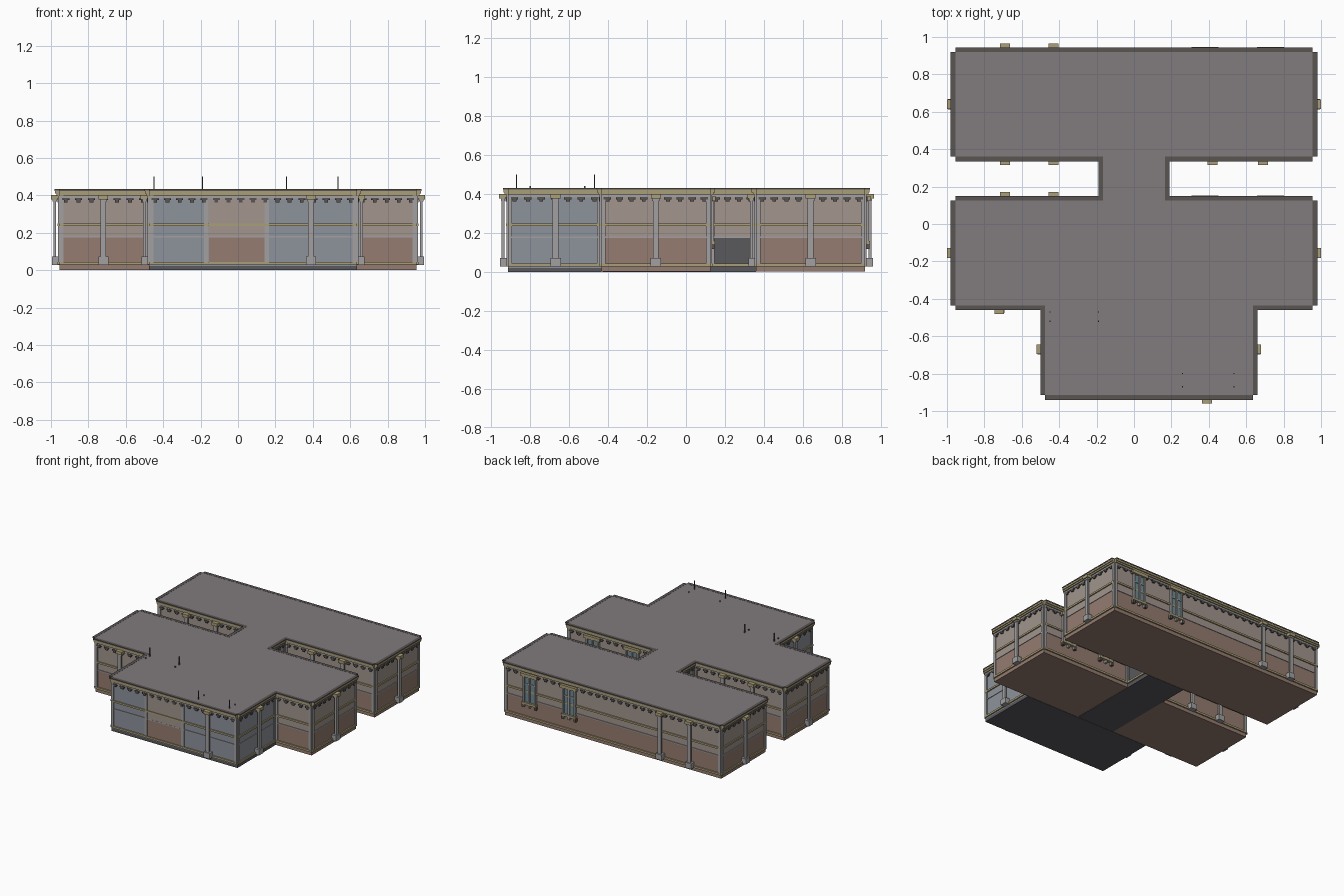
import bpy, bmesh
from mathutils import Vector

if "Cube" in bpy.data.objects:
    bpy.data.objects.remove(bpy.data.objects["Cube"])

COL = {"brick": (.30, .20, .16), "upper": (.36, .30, .27), "roof": (.22, .20, .21),
       "trim": (.40, .34, .19), "dark": (.10, .09, .085), "stone": (.36, .35, .35),
       "slate": (.27, .29, .33), "glass": (.16, .26, .30), "floor": (.10, .10, .11)}
mats, parts = {}, {}
for k, c in COL.items():
    mats[k] = bpy.data.materials.new(k)
    mats[k].diffuse_color = (*c, 1)


def hexa(name, mat, corners, z0, z1):
    """Add a prism over four ground-plan corners to the named part."""
    bm = parts.setdefault((name, mat), bmesh.new())
    n = len(corners)
    lo = [bm.verts.new((p[0], p[1], z0)) for p in corners]
    hi = [bm.verts.new((p[0], p[1], z1)) for p in corners]
    bm.faces.new(lo[::-1])
    bm.faces.new(hi)
    for i in range(n):
        j = (i + 1) % n
        bm.faces.new((lo[i], lo[j], hi[j], hi[i]))


def box(name, mat, x0, x1, y0, y1, z0, z1):
    hexa(name, mat, [(x0, y0), (x1, y0), (x1, y1), (x0, y1)], z0, z1)


class Wall:
    """Local frame along one facade: s along it, o outward from it."""
    def __init__(self, a, b):
        self.a, self.b = Vector(a), Vector(b)
        self.len = (self.b - self.a).length
        self.d = (self.b - self.a) / self.len
        self.n = Vector((self.d.y, -self.d.x))

    def s(self, x, y):
        return (Vector((x, y)) - self.a).dot(self.d)

    def add(self, name, mat, s0, s1, o0, o1, z0, z1):
        p = lambda s, o: self.a + self.d * s + self.n * o
        hexa(name, mat, [p(s0, o1), p(s1, o1), p(s1, o0), p(s0, o0)], z0, z1)


# Main masses: two brick wings, slate front hall and connector
blocks = [("back_wing", "brick", "upper", -.955, .955, .36, .92, .002),
          ("middle_wing", "brick", "upper", -.955, .955, -.435, .125, .002),
          ("connector", "floor", "upper", -.165, .165, -.43, .36, 0),
          ("front_hall", "slate", "slate", -.475, .635, -.915, -.435, 0)]
for name, low, up, x0, x1, y0, y1, z in blocks:
    if low == "slate":
        box(name + "_floor", "floor", x0, x1, y0, y1, z, .022)
        z = .022
    box(name + "_lower_wall", low, x0, x1, y0, y1, z, .18)
    box(name + "_upper_wall", up, x0, x1, y0, y1, .18, .424)
    if name != "connector":
        box("roof", "roof", x0, x1, y0, y1, .424, .432)
box("roof", "roof", -.165, .165, .125, .36, .424, .432)

# Facade outline, counter-clockwise
pts = [(-.475, -.915), (.635, -.915), (.635, -.435), (.955, -.435), (.955, .125),
       (.165, .125), (.165, .36), (.955, .36), (.955, .92), (-.955, .92), (-.955, .36),
       (-.165, .36), (-.165, .125), (-.955, .125), (-.955, -.435), (-.475, -.435)]
walls = [Wall(p, pts[(i + 1) % len(pts)]) for i, p in enumerate(pts)]

for w in walls:
    L = w.len
    # Sill, string courses, frieze and stepped cornice
    w.add("base_moulding", "trim", 0, L, -.005, .010, .03, .045)
    w.add("dado_rail", "stone", 0, L, -.005, .005, .176, .184)
    w.add("string_course", "trim", 0, L, -.005, .009, .236, .250)
    w.add("frieze", "stone", 0, L, -.005, .007, .384, .400)
    w.add("cornice_lower", "trim", 0, L, -.005, .016, .398, .412)
    w.add("cornice_upper", "trim", 0, L, -.005, .023, .410, .425)
    w.add("roof_edge", "dark", 0, L, 0, .025, .424, .433)
    # Corner strips
    for s in (0, L - .022):
        w.add("corner_strip", "stone", s, s + .022, -.005, .008, .045, .398)
    # Bracket row below the frieze
    n = max(2, round(L / .065))
    for i in range(n):
        c = (i + .5) * L / n
        w.add("brackets", "dark", c - .019, c + .019, -.005, .011, .374, .386)
        w.add("brackets", "dark", c - .010, c + .010, -.005, .011, .363, .374)


def pilaster(w, x, y):
    c = w.s(x, y)
    w.add("pilaster_base", "stone", c - .027, c + .027, 0, .040, .028, .072)
    w.add("pilaster_shaft", "stone", c - .015, c + .015, .018, .032, .07, .375)
    w.add("pilaster_neck", "stone", c - .019, c + .019, .014, .036, .366, .378)
    w.add("pilaster_capital", "trim", c - .026, c + .026, 0, .045, .378, .402)


def window(w, x, y):
    c = w.s(x, y)
    w.add("window_glass", "glass", c - .05, c + .05, -.005, .008, .16, .365)
    w.add("window_sill", "trim", c - .062, c + .062, 0, .024, .142, .160)
    w.add("window_hood", "trim", c - .072, c + .072, 0, .027, .365, .390)
    for s in (-.05, 0, .05):
        w.add("window_posts", "stone", c + s - .007, c + s + .007, 0, .019, .12, .37)
    w.add("window_bar", "stone", c - .05, c + .05, 0, .014, .300, .308)
    for s in (-.056, .056):
        w.add("window_corbel", "dark", c + s - .009, c + s + .009, 0, .022, .118, .145)


# Pilasters and windows on each facade
for i, x, y in [(0, .39, -.9), (1, .63, -.67), (15, -.48, -.67), (14, -.72, -.44),
                (3, .95, -.155), (13, -.95, -.155), (7, .95, .64), (9, -.95, .64),
                (8, -.69, .9), (8, -.43, .9), (10, -.69, .36), (10, -.43, .36),
                (6, .42, .36), (6, .69, .36), (12, -.69, .125), (12, -.43, .125)]:
    pilaster(walls[i], x, y)
for i, y in ((8, .92), (4, .125)):
    for x in (.38, .73):
        window(walls[i], x, y)

# Front facade: brick centre bay with flanking jambs
f = walls[0]
f.add("front_bay_brick", "brick", f.s(-.155, 0), f.s(.16, 0), -.005, .004, .045, .18)
f.add("front_bay_upper", "upper", f.s(-.155, 0), f.s(.16, 0), -.005, .004, .184, .384)
for x in (-.17, .155):
    f.add("front_jambs", "stone", f.s(x, 0) - .012, f.s(x, 0) + .012, -.005, .006, .03, .384)

# Thin roof rods with short studs
for x, y, dy in ((-.45, -.47, -.05), (-.19, -.47, -.05), (.26, -.87, .07), (.535, -.87, .07)):
    box("roof_rods", "dark", x - .003, x + .003, y - .003, y + .003, .42, .5)
    box("roof_studs", "dark", x - .003, x + .003, y + dy - .003, y + dy + .003, .42, .442)

for (name, mat), bm in parts.items():
    bmesh.ops.recalc_face_normals(bm, faces=bm.faces)
    me = bpy.data.meshes.new(name)
    bm.to_mesh(me)
    bm.free()
    me.materials.append(mats[mat])
    bpy.context.collection.objects.link(bpy.data.objects.new(name, me))

for m in bpy.data.materials:
    if m.users and not m.is_grease_pencil:
        m.use_nodes = True
        m.node_tree.nodes["Principled BSDF"].inputs["Base Color"].default_value = m.diffuse_color
